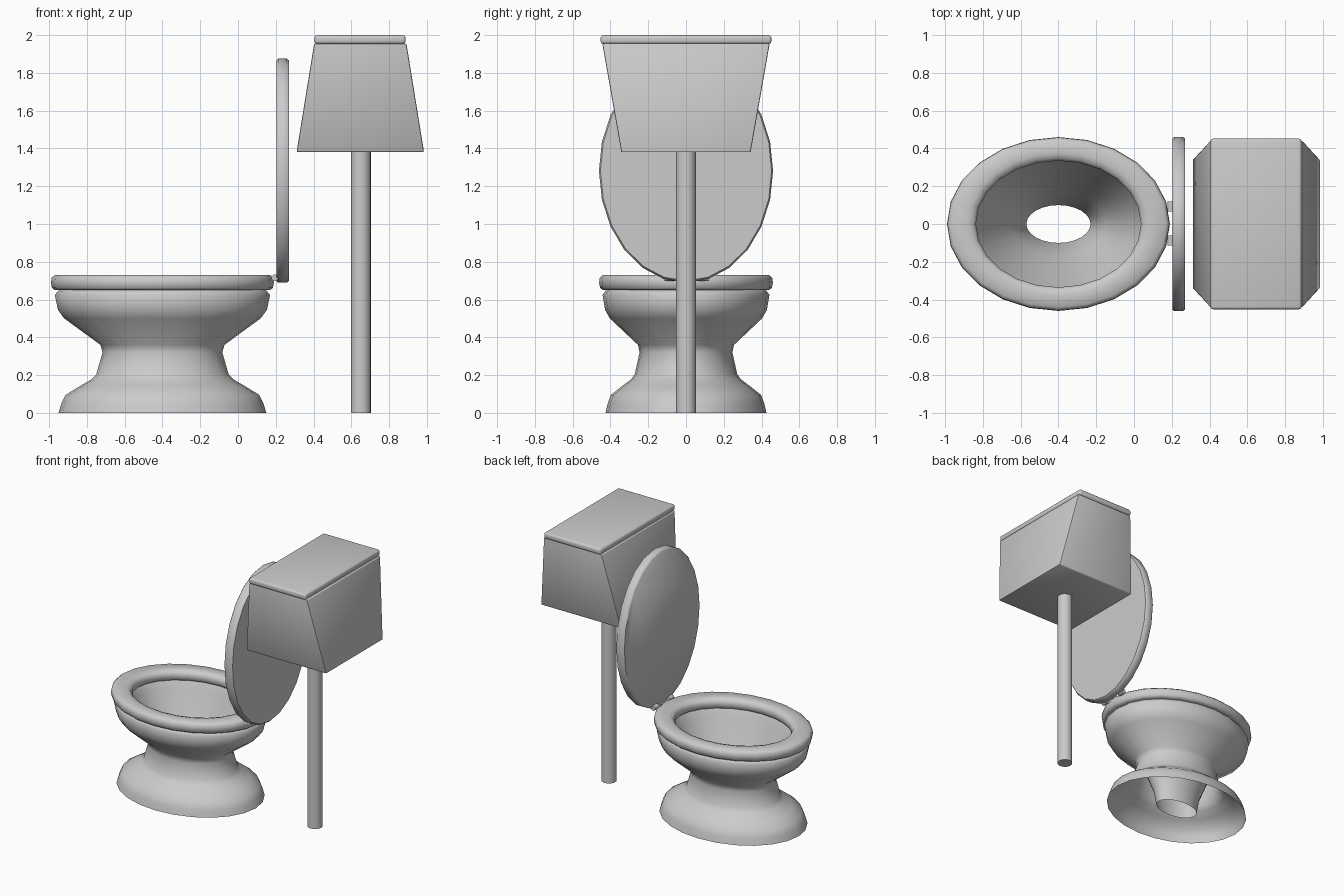
import bpy, bmesh, math
from mathutils import Matrix

if "Cube" in bpy.data.objects:
    bpy.data.objects.remove(bpy.data.objects["Cube"])

def finish(name, bm, angle=40):
    bmesh.ops.recalc_face_normals(bm, faces=bm.faces)
    me = bpy.data.meshes.new(name)
    bm.to_mesh(me)
    bm.free()
    ob = bpy.data.objects.new(name, me)
    bpy.context.collection.objects.link(ob)
    bpy.ops.object.select_all(action='DESELECT')
    ob.select_set(True)
    bpy.context.view_layer.objects.active = ob
    bpy.ops.object.shade_smooth_by_angle(angle=math.radians(angle))
    return ob

def loft(name, rings, matrix, n=24, closed=False, caps=False, angle=40):
    """Skin a stack of elliptical rings (rx, ry, z)."""
    bm = bmesh.new()
    loops = [[bm.verts.new((rx * math.cos(2 * math.pi * i / n),
                            ry * math.sin(2 * math.pi * i / n), z))
              for i in range(n)] for rx, ry, z in rings]
    pairs = list(zip(loops, loops[1:]))
    if closed:
        pairs.append((loops[-1], loops[0]))
    for a, b in pairs:
        for i in range(n):
            j = (i + 1) % n
            bm.faces.new((a[i], a[j], b[j], b[i]))
    if caps:
        bm.faces.new(loops[0])
        bm.faces.new(loops[-1])
    bm.transform(matrix)
    return finish(name, bm, angle)

def tapered_box(name, low, high, bevel, segments):
    """Box between two (x0, x1, half_y, z) rectangles, with rounded edges."""
    bm = bmesh.new()
    a, b = [[bm.verts.new(p) for p in ((x0, -h, z), (x1, -h, z), (x1, h, z), (x0, h, z))]
            for x0, x1, h, z in (low, high)]
    bm.faces.new(a)
    bm.faces.new(b)
    for i in range(4):
        j = (i + 1) % 4
        bm.faces.new((a[i], a[j], b[j], b[i]))
    bmesh.ops.bevel(bm, geom=list(bm.edges), offset=bevel, segments=segments,
                    profile=0.5, affect='EDGES')
    return finish(name, bm)

T = Matrix.Translation
centre = T((-0.4, 0, 0))

# Bowl: flared foot, waist, rim, then the inner funnel down to the drain hole
outer = [(0.55, 0), (0.535, 0.05), (0.513, 0.095), (0.44, 0.14), (0.375, 0.178),
         (0.35, 0.205), (0.317, 0.32), (0.328, 0.36), (0.52, 0.50), (0.553, 0.545),
         (0.57, 0.625), (0.545, 0.652)]
inner = [(0.46, 0.35, 0.652), (0.43, 0.325, 0.60), (0.385, 0.285, 0.48),
         (0.25, 0.175, 0.27), (0.19, 0.12, 0.12), (0.17, 0.10, 0.01)]
loft("bowl", [(r, r * 0.775, z) for r, z in outer] + inner, centre, angle=60)

# Seat ring with rounded edges
seat = [(0.57, 0.44, 0.65), (0.585, 0.455, 0.662), (0.59, 0.46, 0.69), (0.587, 0.457, 0.715),
        (0.57, 0.44, 0.73), (0.48, 0.375, 0.73), (0.45, 0.348, 0.722), (0.437, 0.335, 0.70),
        (0.437, 0.335, 0.665), (0.455, 0.352, 0.65)]
loft("seat", seat, centre, closed=True, angle=60)

# Raised lid
upright = T((0.203, 0, 1.282)) @ Matrix.Rotation(math.pi / 2, 4, 'Y')
lid = [(0.583, 0.453, 0), (0.593, 0.461, 0.01), (0.593, 0.461, 0.056), (0.583, 0.453, 0.068)]
loft("lid", lid, upright, caps=True, angle=50)

# Hinge pins
for side, y in (("left", -0.087), ("right", 0.093)):
    m = T((0.195, y, 0.715)) @ Matrix.Rotation(math.pi / 2, 4, 'X')
    loft("hinge_" + side, [(0.018, 0.018, -0.026), (0.018, 0.018, 0.026)], m, n=12, caps=True)

# Cistern, its cover and the supply pipe
tapered_box("cistern", (0.31, 0.985, 0.342, 1.38), (0.403, 0.892, 0.443, 1.955), 0.008, 2)
tapered_box("cistern_cover", (0.405, 0.887, 0.452, 1.953), (0.405, 0.887, 0.452, 2.0), 0.015, 3)
loft("pipe", [(0.053, 0.053, 0), (0.053, 0.053, 1.385)], T((0.65, 0, 0)), n=20, caps=True)
